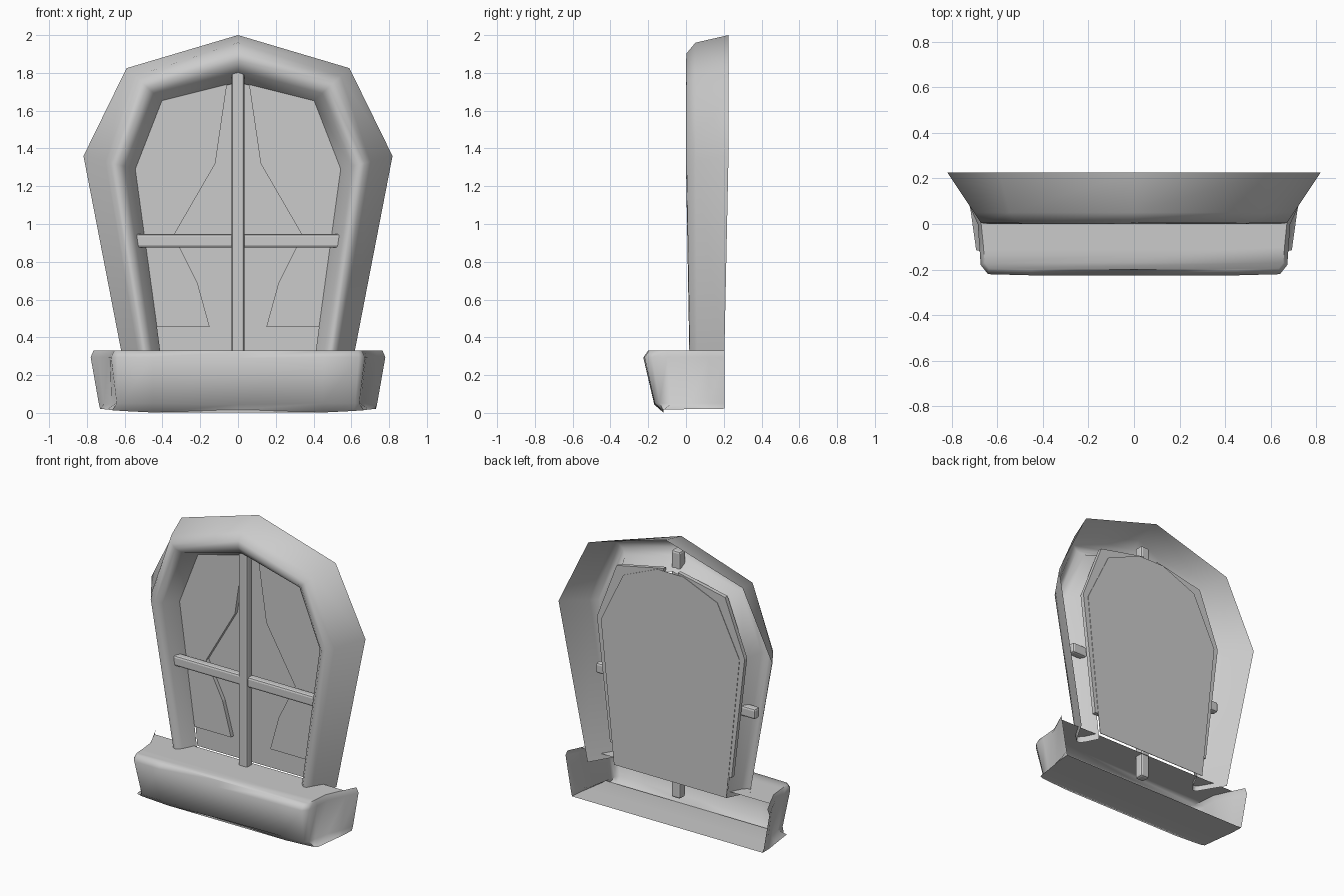
import bpy, bmesh, math

if "Cube" in bpy.data.objects:
    bpy.data.objects.remove(bpy.data.objects["Cube"])


def make(name, verts, faces, angle=None):
    me = bpy.data.meshes.new(name)
    me.from_pydata(verts, [], faces)
    bm = bmesh.new()
    bm.from_mesh(me)
    bmesh.ops.remove_doubles(bm, verts=bm.verts, dist=0.0005)
    bmesh.ops.recalc_face_normals(bm, faces=bm.faces)
    bm.to_mesh(me)
    bm.free()
    ob = bpy.data.objects.new(name, me)
    bpy.context.collection.objects.link(ob)
    if angle:
        bpy.ops.object.select_all(action='DESELECT')
        ob.select_set(True)
        bpy.context.view_layer.objects.active = ob
        bpy.ops.object.shade_smooth_by_angle(angle=math.radians(angle))
    return ob


def loft(rows):
    """Verts and quads through equal-length rows of points."""
    n = len(rows[0])
    faces = [(r * n + i, r * n + i + 1, (r + 1) * n + i + 1, (r + 1) * n + i)
             for r in range(len(rows) - 1) for i in range(n - 1)]
    return [p for row in rows for p in row], faces


def slab(name, outline, y0, y1):
    """Flat outline in x,z extruded from y0 to y1."""
    n = len(outline)
    verts = [(x, y, z) for y in (y0, y1) for x, z in outline]
    faces = [tuple(range(n)), tuple(range(n, 2 * n))]
    faces += [(i, (i + 1) % n, n + (i + 1) % n, n + i) for i in range(n)]
    return make(name, verts, faces)


def bar(name, x, z0, z1, y0, y1):
    ob = slab(name, [(-x, z0), (x, z0), (x, z1), (-x, z1)], y0, y1)
    bm = bmesh.new()
    bm.from_mesh(ob.data)
    bmesh.ops.bevel(bm, geom=bm.edges[:], offset=0.014, segments=2,
                    profile=0.5, affect='EDGES')
    bm.to_mesh(ob.data)
    bm.free()
    return ob


# Arched frame: open moulding, outer edge to inner edge at each corner
depth = [0.225, 0.05, 0.004, 0.0, 0.035, 0.145]
side = [0, 0.42, 0.53, 0.65, 0.78, 1]
corner = [0, 0.24, 0.42, 0.58, 0.76, 1]
crown = [0, 0.16, 0.38, 0.55, 0.76, 1]
stations = [((0.611, 0.29), (0.407, 0.29), side),
            ((0.818, 1.36), (0.54, 1.29), side),
            ((0.59, 1.825), (0.40, 1.65), corner),
            ((0, 2.0), (0, 1.75), crown)]
half = []
for k, (o, i, ts) in enumerate(stations):
    row = []
    for t, y in zip(ts, depth):
        if k == 0:                       # legs get thinner at the foot
            y = 0.018 + y * 0.82
        row.append((o[0] + (i[0] - o[0]) * t, y, o[1] + (i[1] - o[1]) * t))
    half.append(row)
rows = half + [[(-x, y, z) for x, y, z in r] for r in half[-2::-1]]
make("arched_frame", *loft(rows), angle=85)

# Sill: hollow box, open at the back, with flared hollow ends
levels = [
    (0.33, [(0.765, 0.203), (0.725, 0.12), (0.67, 0.0), (0.66, -0.10),
            (0.655, -0.17), (0.635, -0.195), (0.45, -0.2), (0, -0.2)]),
    (0.295, [(0.78, 0.203), (0.74, 0.12), (0.685, 0.0), (0.678, -0.10),
             (0.672, -0.18), (0.64, -0.22), (0.45, -0.225), (0, -0.225)]),
    (0.05, [(0.737, 0.203), (0.71, 0.12), (0.67, 0.02), (0.648, -0.08),
            (0.642, -0.14), (0.62, -0.165), (0.45, -0.168), (0, -0.168)]),
    (0.01, [(0.73, 0.203), (0.726, 0.12), (0.715, 0.05), (0.692, -0.115),
            (0.665, -0.12), (0.61, -0.12), (0.45, -0.12), (0, -0.12)])]
rows = []
for z, plan in levels:
    h = []
    for i, (x, y) in enumerate(plan):
        lift = 0
        if z < 0.03:                     # underside bows up in the middle
            lift = (0.012, 0.011, 0.01, 0.008, 0.004, 0, -0.008, 0.008)[i]
        elif i == 7:
            lift = -0.006
        h.append((x, y, z + lift))
    rows.append(h + [(-x, y, z) for x, y, z in h[-2::-1]])
verts, faces = loft(rows)
n = len(rows[0])
for base, first in ((0, 1), ((len(rows) - 1) * n, 0)):  # top, bottom skins
    for i in range(first, n // 2):
        j = n - 1 - i
        f = [i, i + 1, j - 1, j] if i + 1 != j - 1 else [i, i + 1, j]
        faces.append(tuple(base + v for v in f))
make("sill", verts, faces, angle=62)

# Glass pane
right = [(0.43, 0.31), (0.53, 1.29), (0.36, 1.64), (0.10, 1.75)]
slab("pane", right + [(-x, z) for x, z in reversed(right)], 0.17, 0.173)

# Curtains, tied back to each side
curtain = [(0.055, 1.765), (0.415, 1.69), (0.565, 1.30), (0.465, 0.455),
           (0.15, 0.455), (0.215, 0.69), (0.34, 0.94), (0.12, 1.32)]
for s, label in ((1, "right"), (-1, "left")):
    slab("curtain_" + label, [(s * x, z) for x, z in curtain], 0.138, 0.166)

# Glazing bars
bar("vertical_bar", 0.034, 0.17, 1.88, 0.05, 0.115)
bar("horizontal_bar", 0.61, 0.875, 0.947, 0.062, 0.118)
